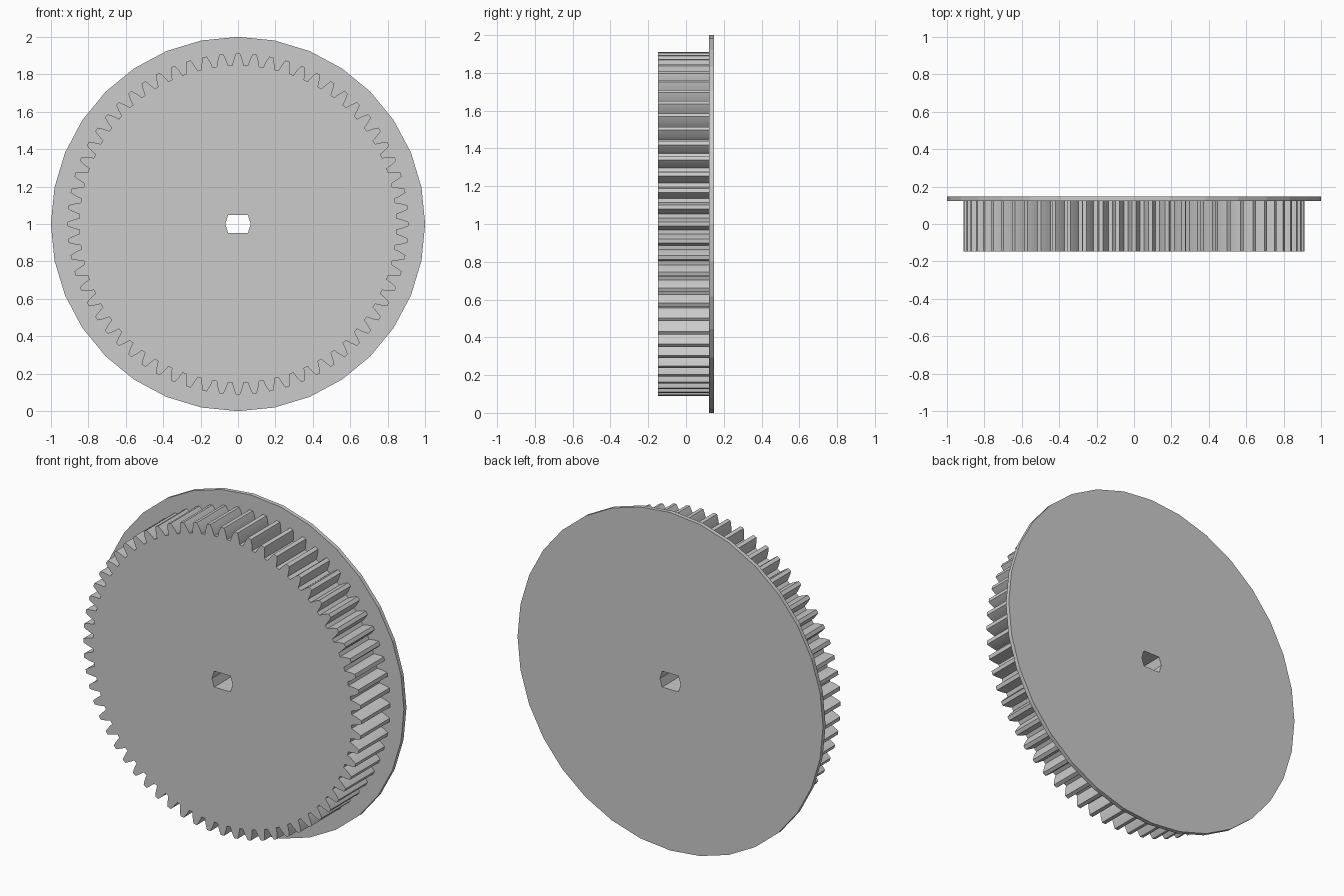
import bpy
import bmesh
from math import sin, cos, tan, acos, pi, radians

cube = bpy.data.objects.get("Cube")
if cube:
    bpy.data.objects.remove(cube, do_unlink=True)

grey = bpy.data.materials.new("light grey")
grey.use_nodes = True
colour = (0.6, 0.6, 0.6, 1)
grey.diffuse_color = colour
grey.node_tree.nodes["Principled BSDF"].inputs["Base Color"].default_value = colour

CENTRE_Z = 1.0
FRONT, SEAM, BACK = -0.147, 0.123, 0.147

# Shaft hole: a slot with flat top and bottom and pointed sides
hole = [(0.068, 0), (0.053, 0.047), (-0.053, 0.047),
        (-0.068, 0), (-0.053, -0.047), (0.053, -0.047)]


def polar(radius, angle):
    return radius * cos(angle), radius * sin(angle)


def plate(name, outline, y_front, y_back):
    """Flat plate with the shaft hole, extruded along y."""
    bm = bmesh.new()
    edges = []
    for loop in (outline, hole):
        verts = [bm.verts.new((x, y_front, z + CENTRE_Z)) for x, z in loop]
        edges += [bm.edges.new((v, verts[i - 1])) for i, v in enumerate(verts)]
    bmesh.ops.triangle_fill(bm, edges=edges, use_beauty=True)
    grown = bmesh.ops.extrude_face_region(bm, geom=bm.faces[:], use_keep_orig=True)
    moved = [v for v in grown["geom"] if isinstance(v, bmesh.types.BMVert)]
    bmesh.ops.translate(bm, verts=moved, vec=(0, y_back - y_front, 0))
    bmesh.ops.recalc_face_normals(bm, faces=bm.faces[:])
    mesh = bpy.data.meshes.new(name)
    bm.to_mesh(mesh)
    bm.free()
    mesh.materials.append(grey)
    obj = bpy.data.objects.new(name, mesh)
    bpy.context.collection.objects.link(obj)
    return obj


def gear_outline(teeth, tip_radius, pressure=radians(20)):
    """Involute gear profile with a tooth centred on each axis."""
    module = 2 * tip_radius / (teeth + 2)
    pitch = module * teeth / 2
    root = pitch - 1.25 * module
    base = pitch * cos(pressure)

    def half_angle(r):
        a = acos(base / r)
        return pi / (2 * teeth) + tan(pressure) - pressure - tan(a) + a

    steps = 5
    radii = [root + (tip_radius - root) * i / steps for i in range(steps + 1)]
    flank = [(r, half_angle(r)) for r in radii]
    tooth = [(r, -a) for r, a in flank] + [(r, a) for r, a in reversed(flank)]
    return [polar(r, a + 2 * pi * k / teeth) for k in range(teeth) for r, a in tooth]


# Toothed wheel in front, plain round flange behind
plate("toothed_wheel", gear_outline(64, 0.91), FRONT, SEAM)
plate("back_flange", [polar(1, 2 * pi * k / 32) for k in range(32)], SEAM, BACK)
